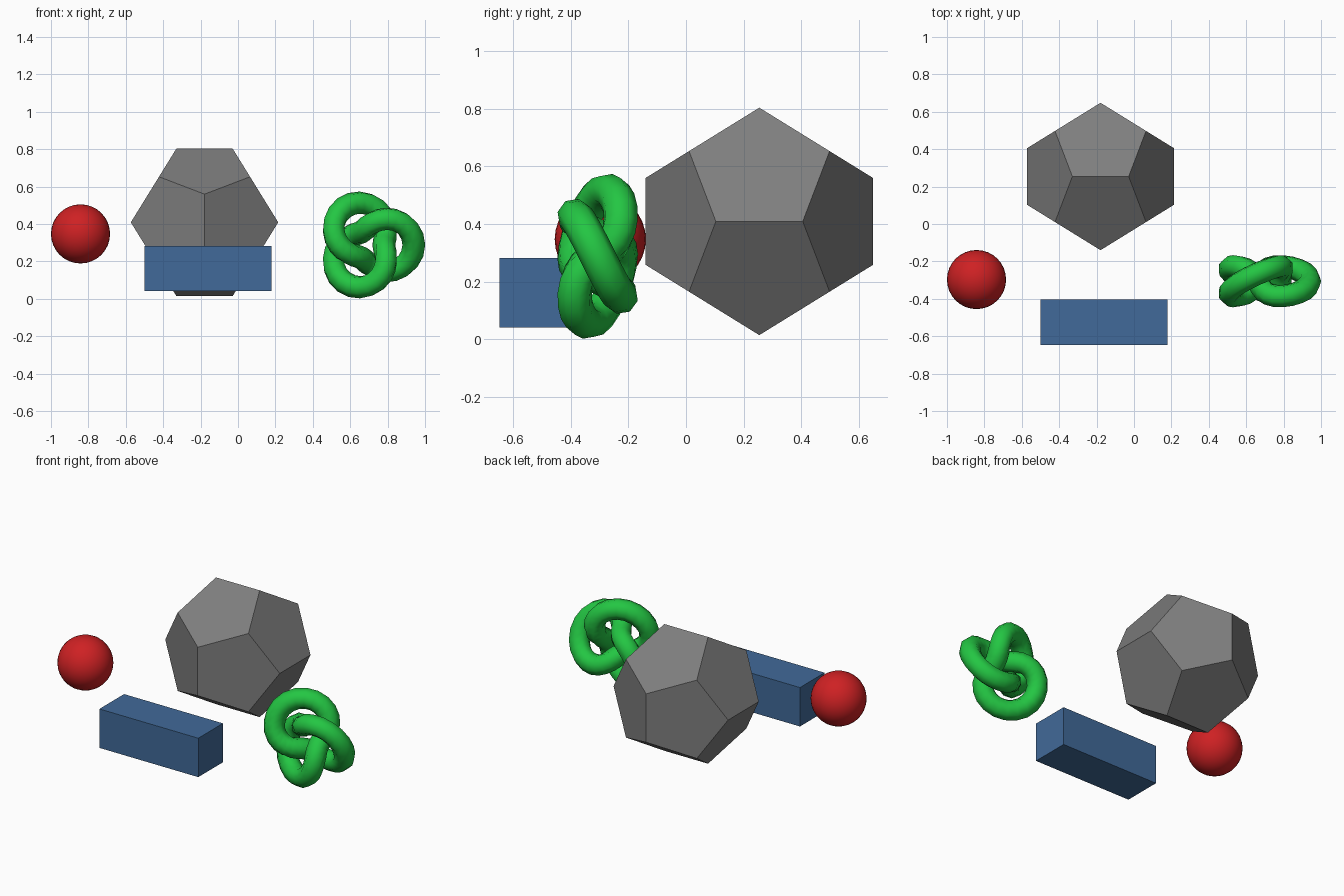
import bpy
import bmesh
from math import sin, cos, pi, sqrt
from mathutils import Vector

if "Cube" in bpy.data.objects:
    bpy.data.objects.remove(bpy.data.objects["Cube"])


def finish(name, bm, location, color, smooth=False):
    bmesh.ops.recalc_face_normals(bm, faces=bm.faces[:])
    for f in bm.faces:
        f.smooth = smooth
    mesh = bpy.data.meshes.new(name)
    bm.to_mesh(mesh)
    bm.free()
    obj = bpy.data.objects.new(name, mesh)
    obj.location = location
    bpy.context.collection.objects.link(obj)
    mat = bpy.data.materials.new(name + "_color")
    mat.diffuse_color = (*color, 1)
    mat.use_nodes = True
    mat.node_tree.nodes["Principled BSDF"].inputs["Base Color"].default_value = mat.diffuse_color
    mesh.materials.append(mat)
    return obj


# Red ball
bm = bmesh.new()
bmesh.ops.create_uvsphere(bm, u_segments=32, v_segments=16, radius=0.158)
finish("ball", bm, (-0.842, -0.297, 0.347), (0.62, 0.015, 0.017), True)

# Blue block
bm = bmesh.new()
bmesh.ops.create_cube(bm, size=1)
bmesh.ops.scale(bm, vec=(0.68, 0.242, 0.242), verts=bm.verts)
finish("block", bm, (-0.161, -0.525, 0.162), (0.053, 0.144, 0.319))

# Grey dodecahedron: hull of a cube plus three golden rectangles
phi = (1 + sqrt(5)) / 2
a = 0.394 / phi
signs = (-1, 1)
points = [(x, y, z) for x in signs for y in signs for z in signs]
for s in signs:
    for t in signs:
        points += [(s / phi, 0, t * phi), (0, s * phi, t / phi), (s * phi, t / phi, 0)]
bm = bmesh.new()
for p in points:
    bm.verts.new(Vector(p) * a)
bmesh.ops.convex_hull(bm, input=bm.verts[:])
bmesh.ops.dissolve_limit(bm, angle_limit=0.05, verts=bm.verts[:], edges=bm.edges[:])
finish("dodecahedron", bm, (-0.179, 0.254, 0.409), (0.21, 0.21, 0.21))


# Green trefoil knot: a tube swept along a 2-3 torus knot
def knot_point(u, scale=0.08):
    r = 2 + cos(1.5 * u)
    return Vector((r * cos(u), -sin(1.5 * u), r * sin(u))) * scale


STEPS, SIDES, TUBE = 64, 8, 0.061
bm = bmesh.new()
rings = []
for i in range(STEPS):
    u = i / STEPS * 4 * pi
    p, q = knot_point(u), knot_point(u + 0.01)
    tangent = (q - p).normalized()
    binormal = tangent.cross(p + q).normalized()
    normal = binormal.cross(tangent)
    angles = [2 * pi * j / SIDES for j in range(SIDES)]
    rings.append([bm.verts.new(p + TUBE * (normal * cos(v) + binormal * sin(v)))
                  for v in angles])
for i in range(STEPS):
    r0, r1 = rings[i], rings[(i + 1) % STEPS]
    for j in range(SIDES):
        k = (j + 1) % SIDES
        bm.faces.new((r0[j], r0[k], r1[k], r1[j]))
finish("knot", bm, (0.70, -0.306, 0.288), (0.017, 0.565, 0.056), True)
